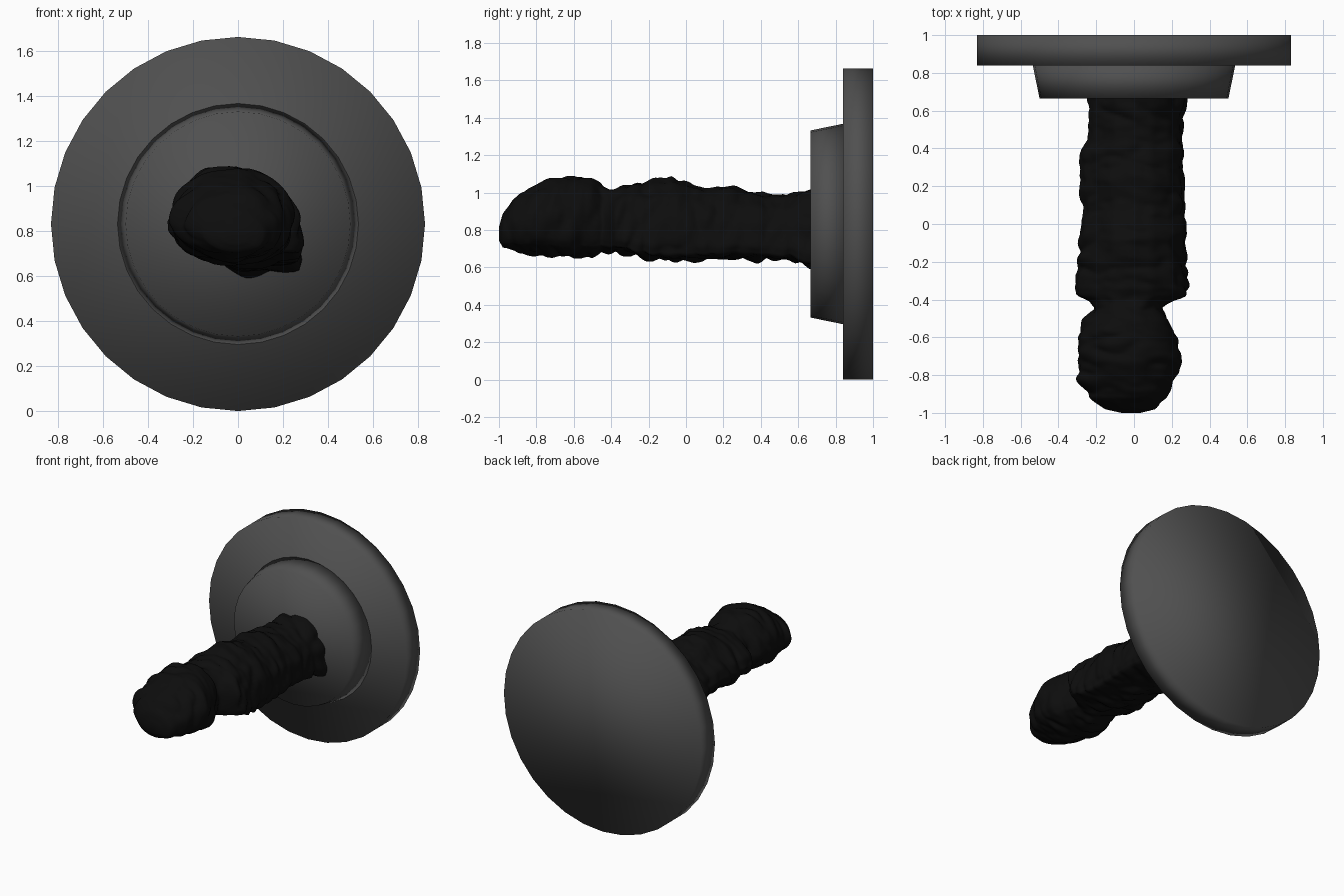
import bpy, bmesh, math
from mathutils import Vector, noise

cube = bpy.data.objects.get("Cube")
if cube:
    bpy.data.objects.remove(cube, do_unlink=True)


def material(name, rgb, rough):
    m = bpy.data.materials.new(name)
    m.use_nodes = True
    colour = (*rgb, 1)
    m.diffuse_color = colour
    bsdf = m.node_tree.nodes["Principled BSDF"]
    bsdf.inputs["Base Color"].default_value = colour
    bsdf.inputs["Roughness"].default_value = rough
    return m


grey = material("dark grey", (0.08, 0.08, 0.08), 0.6)
black = material("near black", (0.004, 0.004, 0.004), 0.8)
CENTRE = 0.832


def loft(name, rings, mat):
    """Skin a list of equal-length point rings and cap both ends."""
    bm = bmesh.new()
    loops = [[bm.verts.new(p) for p in ring] for ring in rings]
    n = len(loops[0])
    for a, b in zip(loops, loops[1:]):
        for i in range(n):
            j = (i + 1) % n
            bm.faces.new((a[i], a[j], b[j], b[i]))
    bm.faces.new(loops[0])
    bm.faces.new(loops[-1])
    bmesh.ops.recalc_face_normals(bm, faces=bm.faces)
    mesh = bpy.data.meshes.new(name)
    bm.to_mesh(mesh)
    bm.free()
    for p in mesh.polygons:
        p.use_smooth = True
    mesh.materials.append(mat)
    obj = bpy.data.objects.new(name, mesh)
    bpy.context.collection.objects.link(obj)
    return obj


def disc(name, profile):
    """Round part about the y axis from (y, radius) pairs."""
    angles = [math.tau * i / 32 for i in range(32)]
    loft(name, [[(r * math.sin(a), y, CENTRE + r * math.cos(a)) for a in angles]
                for y, r in profile], grey)


# Round back plate and tapered hub
disc("back_plate", [(0.84, 0.832), (1.0, 0.832)])
disc("hub", [(0.665, 0.5), (0.845, 0.537)])

# Rough shaft outline: y, left x, right x, bottom z, top z
STATIONS = [
    (-1.0, -.07, .04, .74, .82), (-.98, -.16, .12, .70, .89),
    (-.92, -.24, .18, .68, .98), (-.82, -.30, .23, .66, 1.04),
    (-.72, -.31, .26, .65, 1.08), (-.6, -.31, .24, .645, 1.10),
    (-.5, -.27, .19, .645, 1.08), (-.45, -.22, .165, .665, 1.05),
    (-.41, -.24, .20, .67, 1.03), (-.38, -.31, .28, .67, 1.03),
    (-.34, -.33, .295, .67, 1.05), (-.18, -.30, .285, .63, 1.07),
    (-.08, -.29, .28, .625, 1.09), (.1, -.28, .28, .63, 1.04),
    (.25, -.30, .275, .64, 1.03), (.38, -.30, .27, .63, 1.01),
    (.44, -.26, .27, .635, 1.0), (.55, -.255, .27, .63, 1.0),
    (.7, -.24, .285, .59, 1.03)]

# Lopsided cross-section, in -1..1 across and up
SECTION = [Vector(p) for p in (
    (-1, -.1), (-.9, .24), (-.65, .6), (-.38, .9), (0, 1), (.35, .9),
    (.72, .56), (.92, .1), (1, -.6), (.93, -.85), (.5, -.95), (.1, -1),
    (-.4, -.8), (-.75, -.6), (-.95, -.3))]


def outline_at(y):
    for a, b in zip(STATIONS, STATIONS[1:]):
        if y <= b[0]:
            t = (y - a[0]) / (b[0] - a[0])
            return [p + (q - p) * t for p, q in zip(a, b)][1:]
    return STATIONS[-1][1:]


def section_at(t):
    n = len(SECTION)
    k, f = int(t * n) % n, t * n % 1
    return SECTION[k].lerp(SECTION[(k + 1) % n], f)


# Shaft rings, round at the tip and lopsided behind, with wrinkled folds
AROUND, ALONG = 72, 150
rings = []
for s in range(ALONG + 1):
    y = -1 + 1.7 * (s / ALONG) ** 1.15
    x0, x1, z0, z1 = outline_at(y)
    mix = min(1, max(0.25, (y + 0.7) / 0.4))
    ring = []
    for i in range(AROUND):
        v = section_at(i / AROUND)
        v = v.normalized().lerp(v, mix)
        p = Vector(((x0 + x1) / 2 + v.x * (x1 - x0) / 2, y,
                    (z0 + z1) / 2 + v.y * (z1 - z0) / 2))
        q = Vector((p.x * 5 + y * 2, y * 9, p.z * 5 - y * 2))
        fold = abs(noise.noise(q)) * 0.045 - 0.012 + noise.noise(q * 3) * 0.006
        fade = min(1, (y + 1) / 0.08)
        out = Vector((v.x, 0, v.y)).normalized()
        ring.append(p + out * (fold * fade - 0.004))
    rings.append(ring)
loft("wrinkled_shaft", rings, black)
